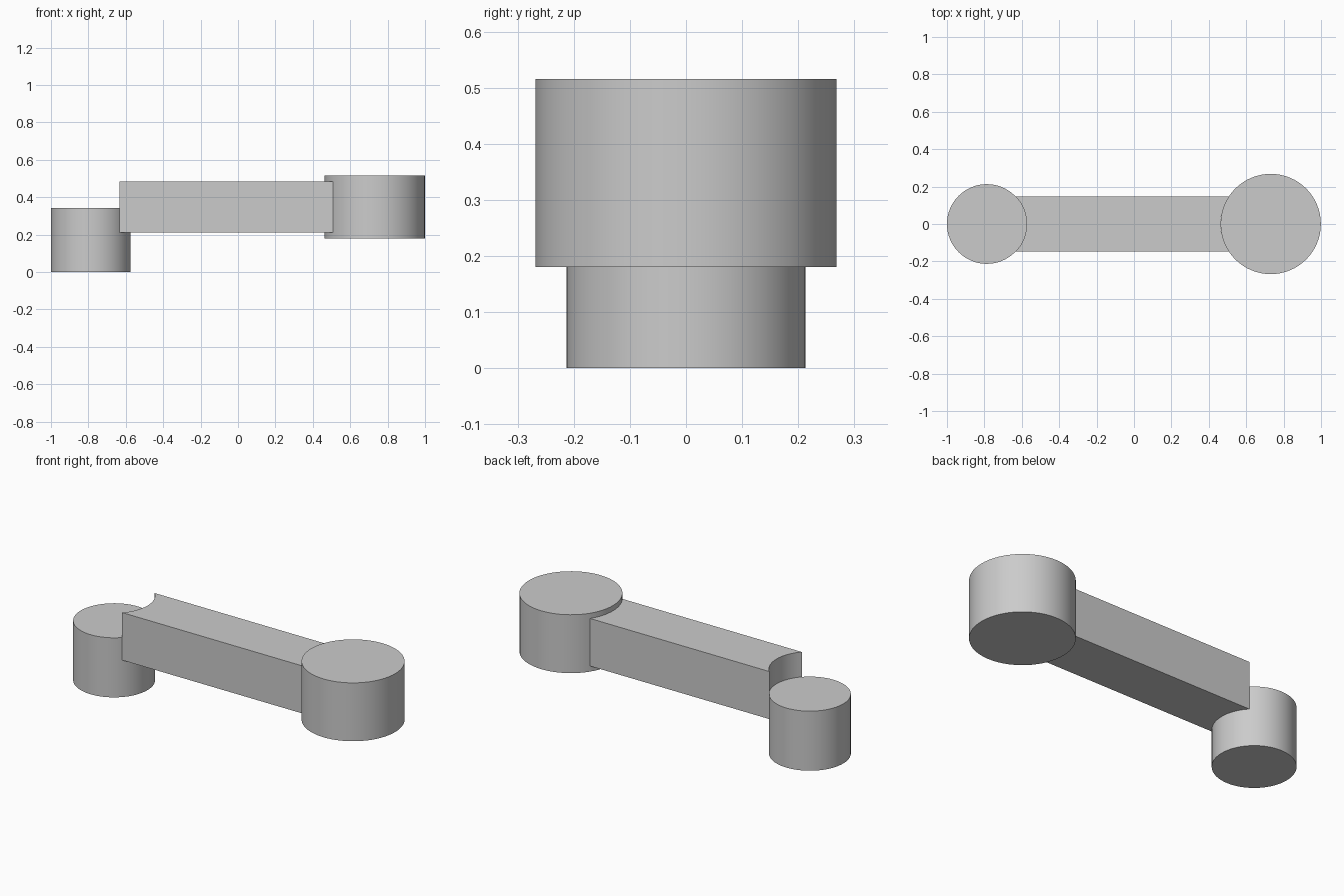
import bpy, bmesh, math

cube = bpy.data.objects.get("Cube")
if cube:
    bpy.data.objects.remove(cube, do_unlink=True)

grey = bpy.data.materials.new("plain grey")
grey.use_nodes = True
colour = (0.6, 0.6, 0.6, 1)
grey.diffuse_color = colour
grey.node_tree.nodes["Principled BSDF"].inputs["Base Color"].default_value = colour


def extrude_outline(name, outline, bottom, top):
    """Solid prism from a counter-clockwise xy outline."""
    bm = bmesh.new()
    base = bm.faces.new([bm.verts.new((x, y, bottom)) for x, y in outline])
    up = bmesh.ops.extrude_face_region(bm, geom=[base], use_keep_orig=True)
    for v in up["geom"]:
        if isinstance(v, bmesh.types.BMVert):
            v.co.z = top
    bmesh.ops.recalc_face_normals(bm, faces=bm.faces)
    mesh = bpy.data.meshes.new(name)
    bm.to_mesh(mesh)
    bm.free()
    mesh.materials.append(grey)
    obj = bpy.data.objects.new(name, mesh)
    bpy.context.collection.objects.link(obj)
    bpy.ops.object.select_all(action="DESELECT")
    obj.select_set(True)
    bpy.context.view_layer.objects.active = obj
    bpy.ops.object.shade_smooth_by_angle(angle=math.radians(30))
    return obj


def arc(cx, radius, start, end, steps):
    angles = [start + (end - start) * i / steps for i in range(steps + 1)]
    return [(cx + radius * math.cos(a), radius * math.sin(a)) for a in angles]


SMALL_X, SMALL_R = -0.787, 0.213
LARGE_X, LARGE_R = 0.731, 0.268
HALF_WIDTH = 0.147

# Round end bosses
extrude_outline("small_boss", arc(SMALL_X, SMALL_R, 0, math.tau, 64)[:-1], 0, 0.342)
extrude_outline("large_boss", arc(LARGE_X, LARGE_R, 0, math.tau, 64)[:-1], 0.18, 0.515)

# Connecting arm, its ends hollowed to fit the bosses
a = math.asin(HALF_WIDTH / SMALL_R)
b = math.asin(HALF_WIDTH / LARGE_R)
arm = arc(SMALL_X, SMALL_R, a, -a, 16) + arc(LARGE_X, LARGE_R, math.pi + b, math.pi - b, 16)
extrude_outline("connecting_arm", arm, 0.212, 0.485)
